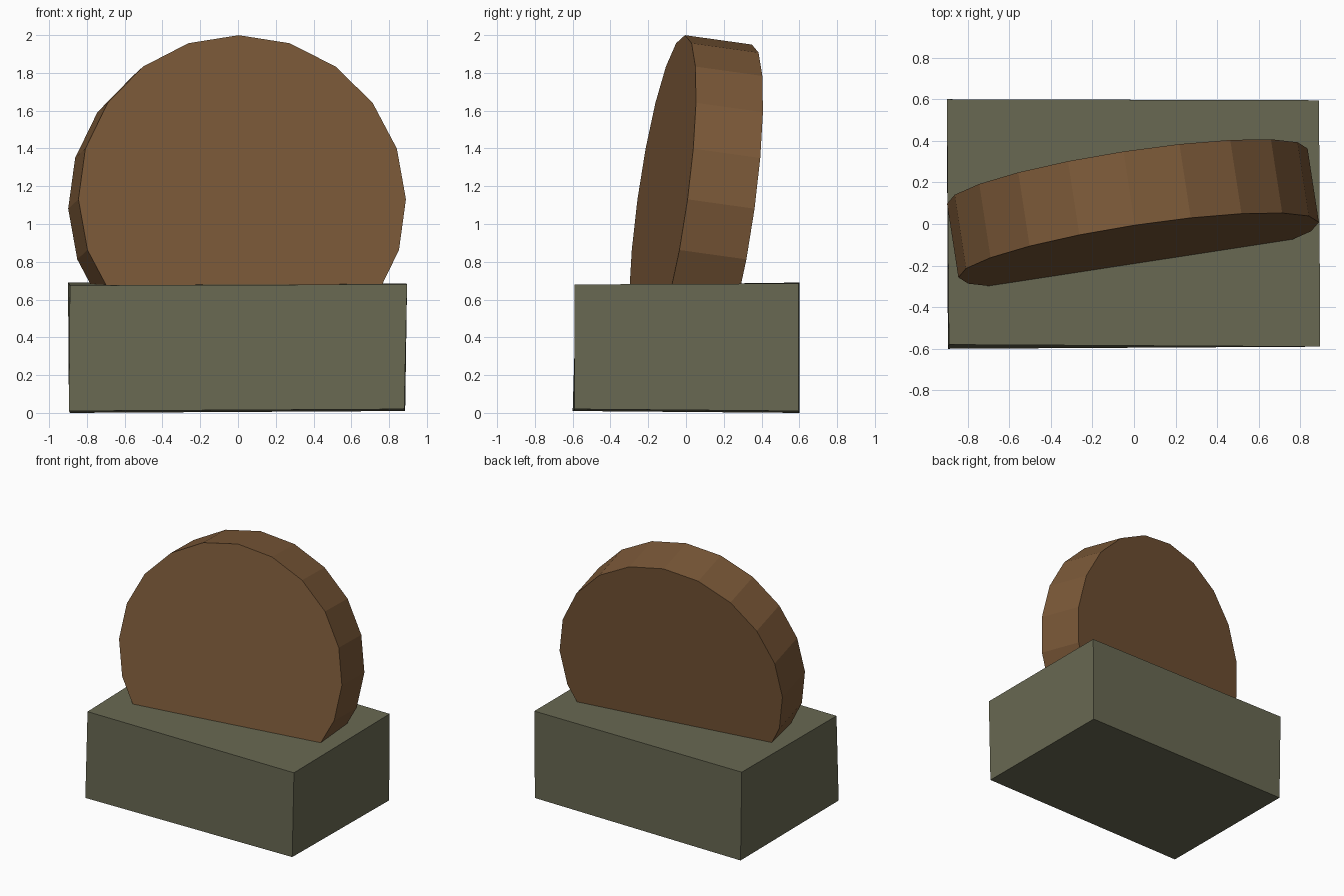
import bpy
import bmesh
from mathutils import Matrix, Vector

cube = bpy.data.objects.get("Cube")
if cube:
    bpy.data.objects.remove(cube, do_unlink=True)


def make_material(name, rgb):
    mat = bpy.data.materials.new(name)
    mat.use_nodes = True
    color = (*rgb, 1.0)
    mat.diffuse_color = color
    mat.node_tree.nodes["Principled BSDF"].inputs["Base Color"].default_value = color
    return mat


def make_object(name, bm, mat):
    bmesh.ops.recalc_face_normals(bm, faces=bm.faces)
    mesh = bpy.data.meshes.new(name)
    bm.to_mesh(mesh)
    bm.free()
    mesh.materials.append(mat)
    obj = bpy.data.objects.new(name, mesh)
    bpy.context.collection.objects.link(obj)
    return obj


stone = make_material("grey green stone", (0.14, 0.14, 0.085))
wood = make_material("brown wood", (0.2, 0.1, 0.04))

# Rough-hewn base block: a cube whose corners are slightly uneven.
# Keys are the corner's side in x, y, z.
corners = {
    (-1, -1, -1): (-0.895, -0.60, 0.01),
    (1, -1, -1): (0.88, -0.59, 0.02),
    (-1, 1, -1): (-0.89, 0.60, 0.0),
    (1, 1, -1): (0.885, 0.595, 0.01),
    (-1, -1, 1): (-0.89, -0.58, 0.675),
    (1, -1, 1): (0.895, -0.59, 0.68),
    (-1, 1, 1): (-0.90, 0.60, 0.69),
    (1, 1, 1): (0.89, 0.595, 0.685),
}
bm = bmesh.new()
bmesh.ops.create_cube(bm, size=2.0)
for v in bm.verts:
    v.co = corners[tuple(round(c) for c in v.co)]
make_object("base_block", bm, stone)

# Thick faceted disc, turned and leaning back, sunk into the block
facing = Vector((0.15, -0.98, 0.137)).normalized()
across = Vector((0.868, 0.133, 0.0))
across = (across - facing * across.dot(facing)).normalized()
up = facing.cross(across)
placement = Matrix((across, up, facing)).transposed().to_4x4()
placement.translation = (-0.005, 0.053, 1.106)

bm = bmesh.new()
bmesh.ops.create_cone(bm, cap_ends=True, segments=20, radius1=0.877,
                      radius2=0.877, depth=0.362)
disc = make_object("leaning_disc", bm, wood)
disc.matrix_world = placement
